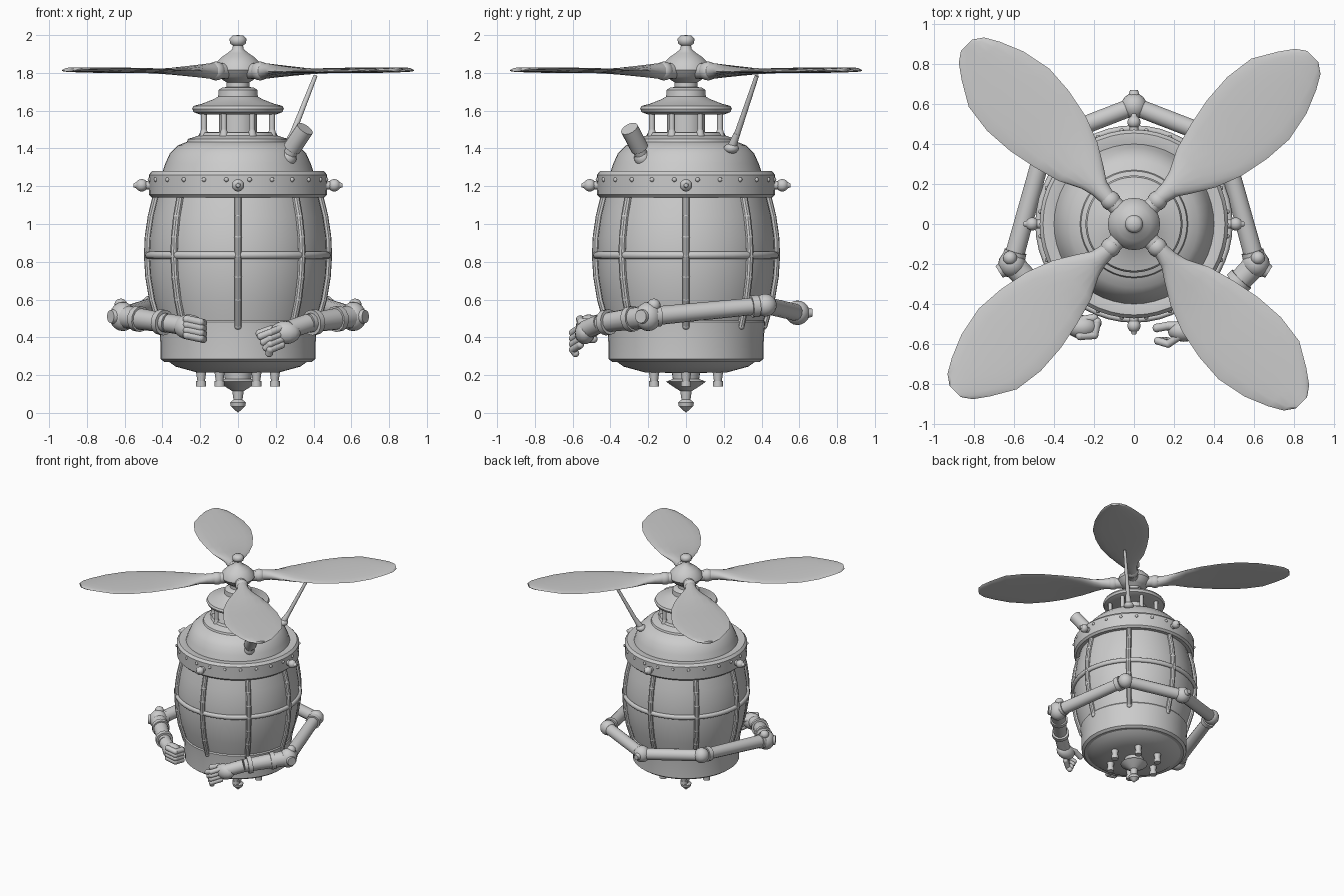
import bpy, bmesh
from math import sin, cos, pi, radians
from mathutils import Vector, Matrix

cube = bpy.data.objects.get("Cube")
if cube:
    bpy.data.objects.remove(cube)

grey = bpy.data.materials.new("plain grey")
grey.use_nodes = True
grey.diffuse_color = (0.6, 0.6, 0.6, 1)
grey.node_tree.nodes["Principled BSDF"].inputs["Base Color"].default_value = (0.6, 0.6, 0.6, 1)


def finish(bm, name, angle=35):
    bmesh.ops.recalc_face_normals(bm, faces=bm.faces)
    me = bpy.data.meshes.new(name)
    bm.to_mesh(me)
    bm.free()
    me.materials.append(grey)
    me.shade_smooth()
    me.set_sharp_from_angle(angle=radians(angle))
    ob = bpy.data.objects.new(name, me)
    bpy.context.collection.objects.link(ob)
    return ob


def lathe(name, profile, steps=48, angle=35):
    """Turn an (r, z) profile around the vertical axis."""
    bm = bmesh.new()
    verts = [bm.verts.new((r, 0, z)) for r, z in profile]
    edges = [bm.edges.new(pair) for pair in zip(verts, verts[1:])]
    bmesh.ops.spin(bm, geom=verts + edges, axis=(0, 0, 1), cent=(0, 0, 0),
                   angle=2 * pi, steps=steps)
    bmesh.ops.remove_doubles(bm, verts=bm.verts, dist=0.0005)
    return finish(bm, name, angle)


def rod(bm, a, b, r1, r2=None, sides=14):
    a, b = Vector(a), Vector(b)
    d = b - a
    m = Matrix.Translation((a + b) / 2) @ d.to_track_quat('Z', 'Y').to_matrix().to_4x4()
    bmesh.ops.create_cone(bm, cap_ends=True, segments=sides, radius1=r1,
                          radius2=r1 if r2 is None else r2, depth=d.length, matrix=m)


def ball(bm, p, r, scale=(1, 1, 1)):
    m = Matrix.Translation(p) @ Matrix.Diagonal((*scale, 1))
    bmesh.ops.create_uvsphere(bm, u_segments=16, v_segments=10, radius=r, matrix=m)


def chain(bm, points, r):
    """Round-jointed tube through points."""
    for a, b in zip(points, points[1:]):
        rod(bm, a, b, r, sides=10)
    for p in points:
        ball(bm, p, r)


def polar(r, angle, z):
    return Vector((r * cos(angle), r * sin(angle), z))


# Barrel body and its end pieces
barrel = [(.405, .46), (.445, .6), (.465, .72), (.472, .83),
          (.468, .93), (.452, 1.04), (.425, 1.15)]
lathe("barrel_body", barrel)
lathe("base_skirt", [(0, .27), (.39, .27), (.41, .285), (.412, .4),
                     (.42, .48), (.405, .5), (.38, .5)])
lathe("base_dish", [(.385, .285), (.33, .245), (.22, .215), (0, .21)])
lathe("collar_ring", [(.4, 1.14), (.455, 1.14), (.47, 1.155), (.472, 1.26),
                      (.455, 1.28), (.42, 1.28), (.38, 1.27)])
lathe("dome", [(.405, 1.26), (.385, 1.32), (.36, 1.375), (.32, 1.415), (.27, 1.435),
               (.265, 1.45), (.21, 1.468), (.2, 1.485), (0, 1.49)])

# Barrel ribs and the middle hoop
bm = bmesh.new()
for i in range(8):
    chain(bm, [polar(r + .006, i * pi / 4, z) for r, z in barrel], .02)
finish(bm, "barrel_ribs")
lathe("middle_hoop", [(.478 + .016 * cos(i * pi / 4), .835 + .02 * sin(i * pi / 4))
                      for i in range(9)], angle=60)

# Collar knobs and rivets
bm = bmesh.new()
for i in range(4):
    a = i * pi / 2
    rod(bm, polar(.46, a, 1.205), polar(.51, a, 1.205), .022)
    ball(bm, polar(.51, a, 1.205), .033)
    rod(bm, polar(.52, a, 1.205), polar(.553, a, 1.205), .025, .01)
for i in range(24):
    ball(bm, polar(.47, (i + .5) * pi / 12, 1.235), .012)
finish(bm, "collar_knobs")

# Lantern between dome and cap
bm = bmesh.new()
for i in range(8):
    a = (i + .5) * pi / 4
    rod(bm, polar(.195, a, 1.46), polar(.195, a, 1.6), .016)
    rod(bm, polar(.195, a, 1.46), polar(.195, a, 1.5), .026, .016)
rod(bm, (0, 0, 1.47), (0, 0, 1.6), .1, sides=24)
finish(bm, "lantern_posts")
lathe("lantern_cap", [(0, 1.58), (.2, 1.58), (.235, 1.592), (.243, 1.61), (.235, 1.625),
                      (.19, 1.637), (.13, 1.66), (.105, 1.675), (.102, 1.71),
                      (.085, 1.722), (.06, 1.725), (.06, 1.75), (.085, 1.765)])

# Propeller hub with its top knob
lathe("propeller_hub", [(0, 1.755), (.07, 1.757), (.105, 1.78), (.13, 1.815), (.12, 1.85),
                        (.085, 1.885), (.055, 1.905), (.03, 1.925), (.027, 1.945),
                        (.042, 1.955), (.045, 1.98), (.03, 1.997), (0, 2)], 32, 50)

# Propeller blades: lens sections given as distance, trailing and leading edge
sections = [(.08, -.045, .045), (.2, -.042, .042), (.25, -.055, .045), (.31, -.095, .06),
            (.42, -.16, .115), (.55, -.21, .15), (.7, -.24, .18), (.85, -.25, .19),
            (1, -.22, .17), (1.12, -.17, .1), (1.19, -.13, .05), (1.225, -.08, 0)]
for i in range(4):
    bm = bmesh.new()
    turn = Matrix.Rotation(pi / 4 + i * pi / 2, 3, 'Z')
    rings = []
    for u, lo, hi in sections:
        thick = max(.011, .042 - .1 * max(0, u - .2))
        ring = []
        for k in range(16):
            c, s = cos(k * pi / 8), sin(k * pi / 8)
            v = (lo + hi) / 2 + (hi - lo) / 2 * c
            z = 1.81 + thick * s + .04 * v * min(1, u) + .012 * max(0, u - .5)
            ring.append(bm.verts.new(turn @ Vector((u, v, z))))
        rings.append(ring)
    for p, q in zip(rings, rings[1:]):
        for k in range(16):
            j = (k + 1) % 16
            bm.faces.new((p[k], p[j], q[j], q[k]))
    bm.faces.new(rings[0])
    bm.faces.new(rings[-1])
    ball(bm, turn @ Vector((.165, 0, 1.81)), .05)
    finish(bm, "propeller_blade_%d" % (i + 1), 60)

# Aerial and exhaust stub on the dome
bm = bmesh.new()
ball(bm, (.255, .24, 1.4), .04, (1, 1, .7))
rod(bm, (.255, .24, 1.4), (.29, .27, 1.48), .026, .016)
rod(bm, (.27, .255, 1.43), (.41, .375, 1.785), .017, .011)
finish(bm, "aerial")
bm = bmesh.new()
ball(bm, (.265, -.23, 1.35), .045)
rod(bm, (.265, -.23, 1.35), (.3, -.26, 1.42), .035)
rod(bm, (.285, -.245, 1.4), (.355, -.3, 1.505), .048)
finish(bm, "exhaust_stub")

# Underside bolts and centre spike
bm = bmesh.new()
for i in range(6):
    a = i * pi / 3
    rod(bm, polar(.195, a, .165), polar(.195, a, .23), .02, .03)
    rod(bm, polar(.195, a, .14), polar(.195, a, .17), .027)
finish(bm, "underside_bolts")
lathe("centre_spike", [(0, .22), (.075, .215), (.07, .18), (.105, .165), (.07, .14),
                       (.03, .115), (.024, .07), (.042, .055), (.038, .035),
                       (.016, .015), (0, 0)], 24)

# Back joint and upper arm tubes
bm = bmesh.new()
ball(bm, (0, .59, .53), .065)
rod(bm, (0, .6, .53), (0, .67, .53), .045, .02)
finish(bm, "back_joint")
for side, s in (("left", 1), ("right", -1)):
    bm = bmesh.new()
    shoulder, elbow = Vector((s * .44, .42, .57)), Vector((s * .61, -.2, .51))
    rod(bm, (0, .59, .53), shoulder, .046)
    ball(bm, shoulder, .06)
    rod(bm, shoulder, elbow, .045, .05)
    for t in (.06, .9):
        p = shoulder.lerp(elbow, t)
        rod(bm, p, p + (elbow - shoulder) * .06, .058)
    ball(bm, elbow, .07, (1, 1, 1.1))
    rod(bm, elbow, elbow + Vector((s * .065, -.04, 0)), .05, .035)
    ball(bm, elbow + Vector((s * .01, .03, .06)), .035)
    finish(bm, side + "_upper_arm", 45)

    # Forearm with cuff
    bm = bmesh.new()
    wrist = Vector((s * .37, -.45, .475))
    rod(bm, elbow, wrist, .062, .05)
    for t in (.3, .82):
        p = elbow.lerp(wrist, t)
        rod(bm, p, p + (wrist - elbow) * .1, .068)
    finish(bm, side + "_forearm", 45)

# Open left hand
bm = bmesh.new()
rod(bm, (.37, -.45, .475), (.27, -.53, .44), .05)
ball(bm, (.25, -.535, .425), .068, (1.2, .8, .9))
for k in range(4):
    z = .45 - .03 * k
    chain(bm, [(.23, -.56, z), (.17, -.6, z - .025), (.12 + .015 * k, -.585, z - .045)], .02)
chain(bm, [(.24, -.51, .44), (.17, -.51, .44), (.115, -.52, .42)], .022)
finish(bm, "left_hand", 60)

# Closed right hand
bm = bmesh.new()
rod(bm, (-.37, -.45, .475), (-.28, -.51, .46), .05)
ball(bm, (-.26, -.515, .455), .07, (1.15, .85, .95))
for k in range(4):
    z = .495 - .028 * k
    chain(bm, [(-.27, -.56, z), (-.2, -.555, z - .015), (-.185, -.49, z - .02)], .022)
chain(bm, [(-.25, -.48, .48), (-.2, -.47, .47), (-.185, -.5, .45)], .022)
finish(bm, "right_hand", 60)
